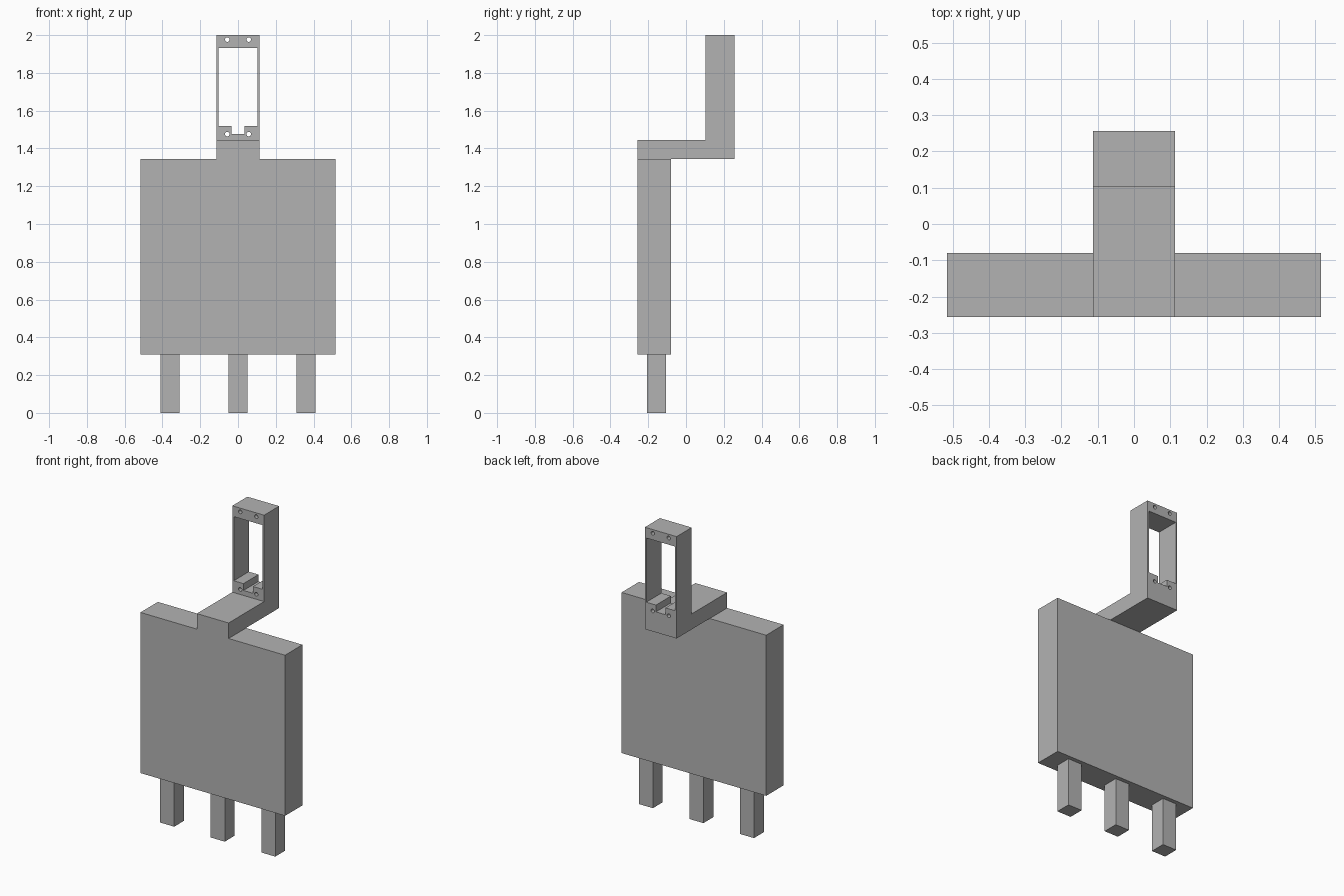
import bpy
import bmesh
from mathutils import Matrix, Vector

cube = bpy.data.objects.get("Cube")
if cube:
    bpy.data.objects.remove(cube, do_unlink=True)

grey = bpy.data.materials.new("plain grey")
grey.use_nodes = True
grey.diffuse_color = (0.45, 0.45, 0.45, 1)
grey.node_tree.nodes["Principled BSDF"].inputs["Base Color"].default_value = grey.diffuse_color


def finish(name, bm):
    bmesh.ops.recalc_face_normals(bm, faces=bm.faces)
    mesh = bpy.data.meshes.new(name)
    bm.to_mesh(mesh)
    bm.free()
    mesh.materials.append(grey)
    obj = bpy.data.objects.new(name, mesh)
    bpy.context.collection.objects.link(obj)
    return obj


def box(name, low, high):
    low, high = Vector(low), Vector(high)
    bm = bmesh.new()
    bmesh.ops.create_cube(bm, size=1, matrix=Matrix.Translation((low + high) / 2)
                          @ Matrix.Diagonal((*(high - low), 1)))
    return finish(name, bm)


def prism(name, points, depth):
    """Extrude a closed profile along the depth vector."""
    bm = bmesh.new()
    face = bm.faces.new([bm.verts.new(p) for p in points])
    new = bmesh.ops.extrude_face_region(bm, geom=[face])["geom"]
    bmesh.ops.translate(bm, vec=depth, verts=[v for v in new if isinstance(v, bmesh.types.BMVert)])
    return finish(name, bm)


def cut(target, cutter):
    mod = target.modifiers.new("cut", "BOOLEAN")
    mod.operation = "DIFFERENCE"
    mod.solver = "EXACT"
    mod.object = cutter
    cutter.hide_render = True
    bpy.context.view_layer.objects.active = target
    bpy.ops.object.modifier_apply(modifier=mod.name)
    bpy.data.objects.remove(cutter, do_unlink=True)


# Main panel
front, panel_back, back = -0.257, -0.08, 0.257
bottom, top = 0.31, 1.344
box("panel", (-0.515, front, bottom), (0.515, panel_back, top))

# Three square legs
for side, x in (("right", -0.36), ("middle", 0), ("left", 0.36)):
    box(side + "_leg", (x - 0.05, -0.206, 0), (x + 0.05, -0.106, bottom))

# Arm and upright bracket in one L-shaped piece
half, arm_top, upright = 0.113, 1.444, 0.104
outline = [(front, top), (back, top), (back, 2), (upright, 2), (upright, arm_top), (front, arm_top)]
bracket = prism("bracket", [(-half, y, z) for y, z in outline], (2 * half, 0, 0))

# Window with a notch in its lower edge
right_edge = [(0.034, 1.476), (0.034, 1.52), (0.103, 1.52), (0.103, 1.933)]
window = right_edge + [(-x, z) for x, z in reversed(right_edge)]
cut(bracket, prism("window_cutter", [(x, 0, z) for x, z in window], (0, 0.4, 0)))

# Screw holes through the top and bottom rails
for x in (-0.057, 0.057):
    for z in (1.476, 1.976):
        bm = bmesh.new()
        bmesh.ops.create_cone(bm, cap_ends=True, segments=24, radius1=0.012, radius2=0.012, depth=0.4,
                              matrix=Matrix.Translation((x, 0.2, z)) @ Matrix.Rotation(1.5708, 4, "X"))
        cut(bracket, finish("hole_cutter", bm))
